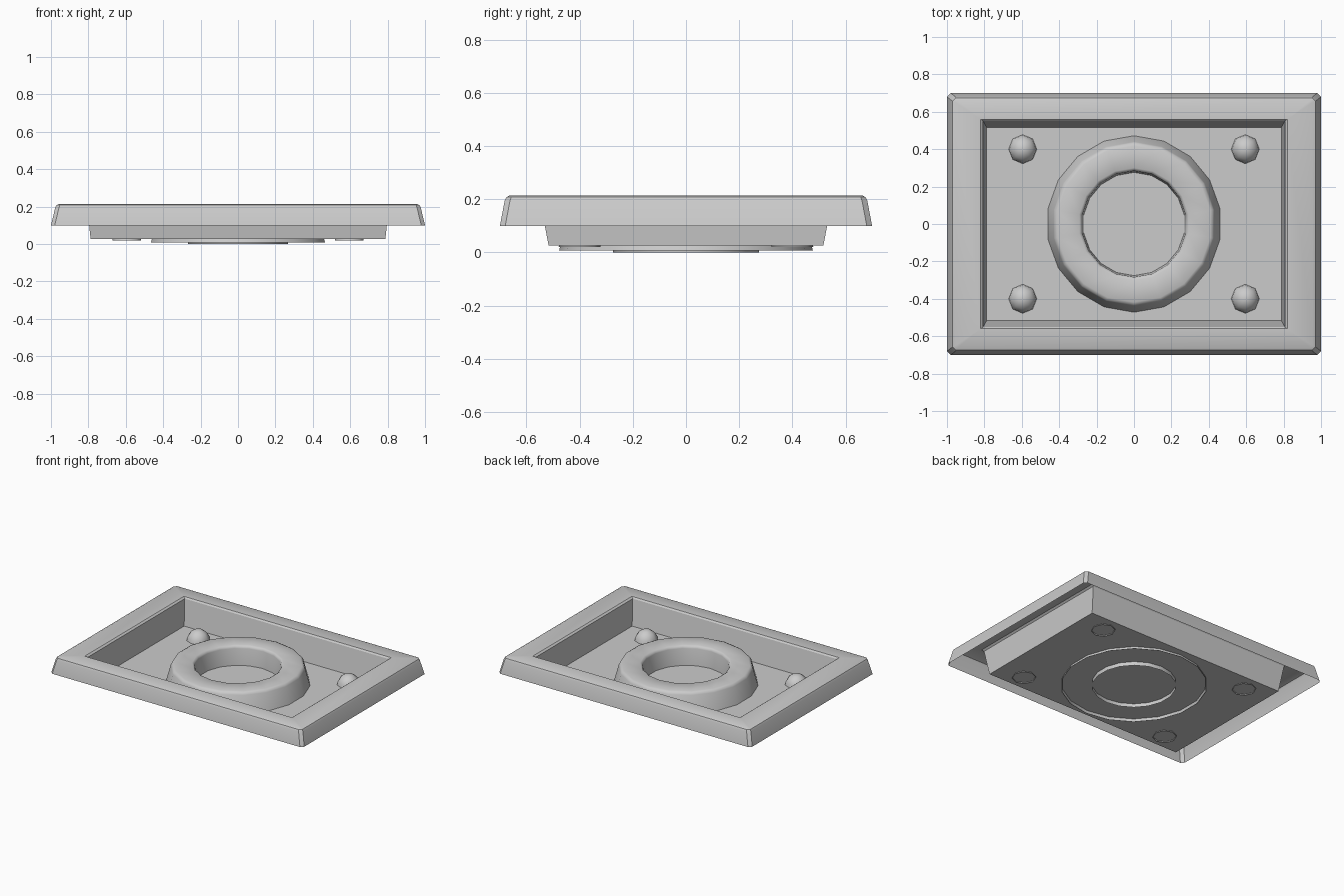
import bpy, bmesh
from math import sin, cos, pi, radians

if "Cube" in bpy.data.objects:
    bpy.data.objects.remove(bpy.data.objects["Cube"])


def loft(name, loops, cap=False, smooth=35):
    """Bridge equal-length closed loops, optionally filling the last one."""
    bm = bmesh.new()
    rows = [[bm.verts.new(p) for p in loop] for loop in loops]
    n = len(rows[0])
    for a, b in zip(rows, rows[1:]):
        for i in range(n):
            j = (i + 1) % n
            bm.faces.new((a[i], a[j], b[j], b[i]))
    if cap:
        bm.faces.new(rows[-1])
    bmesh.ops.remove_doubles(bm, verts=bm.verts, dist=0.0001)
    mesh = bpy.data.meshes.new(name)
    bm.to_mesh(mesh)
    bm.free()
    ob = bpy.data.objects.new(name, mesh)
    bpy.context.collection.objects.link(ob)
    bpy.ops.object.select_all(action='DESELECT')
    ob.select_set(True)
    bpy.context.view_layer.objects.active = ob
    bpy.ops.object.shade_smooth_by_angle(angle=radians(smooth))
    return ob


def rect(x, y, z, c=0.0):
    """Rectangle with corners clipped by c."""
    return [(x, -y + c, z), (x, y - c, z), (x - c, y, z), (-x + c, y, z),
            (-x, y - c, z), (-x, -y + c, z), (-x + c, -y, z), (x - c, -y, z)]


def circle(r, z, n, cx=0, cy=0, sx=1):
    return [(cx + sx * r * cos(pi / 2 + 2 * pi * i / n),
             cy + r * sin(pi / 2 + 2 * pi * i / n), z) for i in range(n)]


# Rim, open underneath, running down into the recessed tray
loft("tray_frame", [
    rect(1.0, 0.70, 0.10, 0.02), rect(0.977, 0.682, 0.195, 0.02),
    rect(0.97, 0.675, 0.208, 0.018), rect(0.955, 0.662, 0.215, 0.012),
    rect(0.82, 0.56, 0.215), rect(0.807, 0.551, 0.205),
    rect(0.788, 0.517, 0.027)], cap=True, smooth=30)

# Raised ring in the centre of the tray
profile = [(0.477, 0.008), (0.44, 0.145), (0.433, 0.158), (0.418, 0.165),
           (0.30, 0.165), (0.288, 0.157), (0.284, 0.145), (0.274, 0.0)]
loft("centre_ring", [circle(r, z, 18, sx=0.99) for r, z in profile], smooth=40)

# Four domed studs at the corners
R = 0.079
for sx in (-1, 1):
    for sy in (-1, 1):
        angles = [0, pi / 8, pi / 4, 3 * pi / 8]
        rings = [circle(R * cos(a), 0.02 + R * sin(a), 8, 0.595 * sx, 0.40 * sy, 0.97)
                 for a in angles]
        rings.append([(0.595 * sx, 0.40 * sy, 0.02 + R)] * 8)
        loft("corner_stud", rings, smooth=50)
